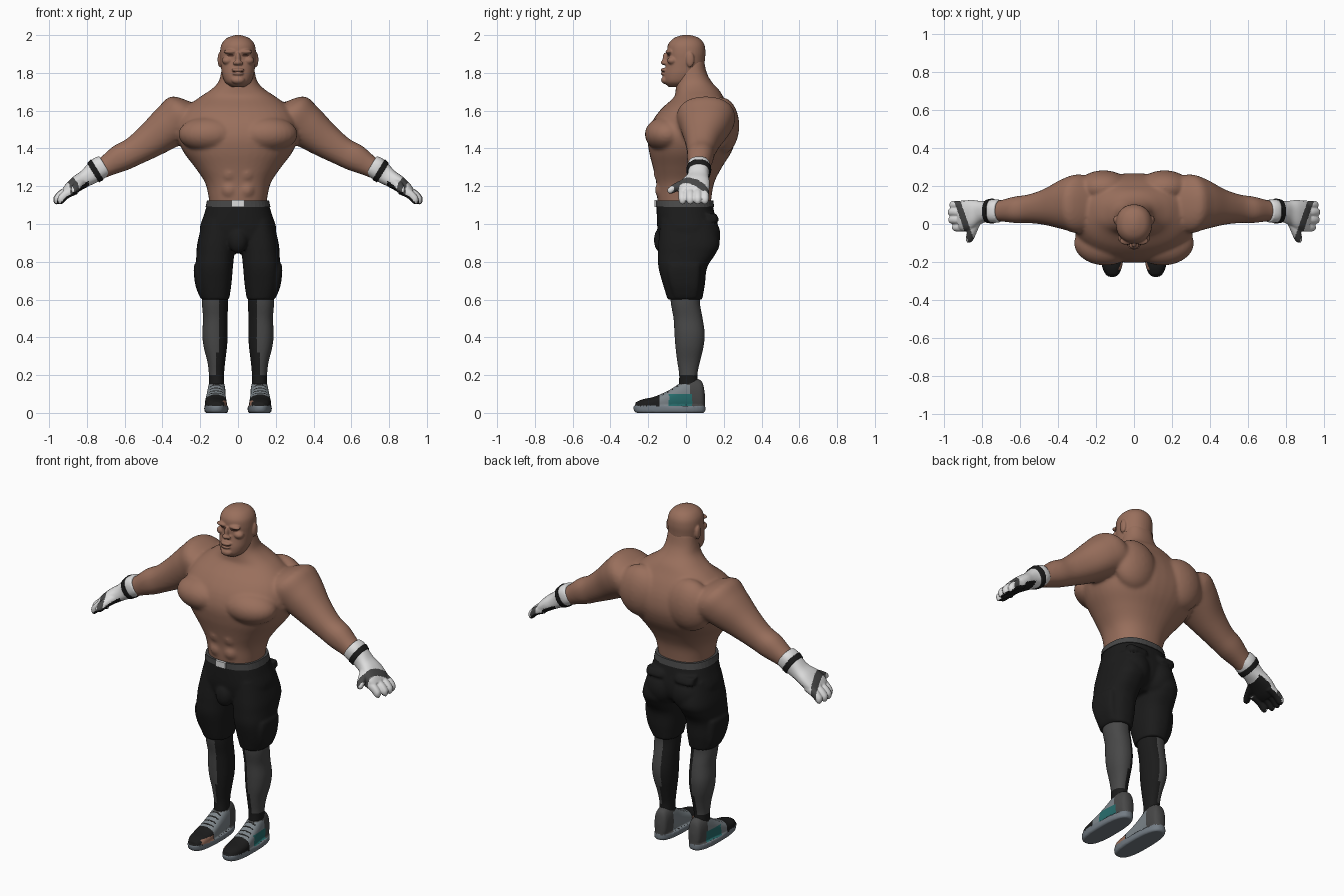
import bpy, bmesh, math
from mathutils import Vector, Matrix

cube = bpy.data.objects.get("Cube")
if cube:
    bpy.data.objects.remove(cube, do_unlink=True)


def material(name, r, g, b):
    mat = bpy.data.materials.new(name)
    mat.use_nodes = True
    mat.diffuse_color = (r, g, b, 1)
    shader = next(n for n in mat.node_tree.nodes if n.type == 'BSDF_PRINCIPLED')
    shader.inputs["Base Color"].default_value = (r, g, b, 1)
    shader.inputs["Roughness"].default_value = 0.8
    return mat


SKIN = material("skin", .32, .16, .108)
DARK_SKIN = material("dark skin", .07, .03, .02)
BLACK = material("black cloth", .011, .011, .011)
DARK_GREY = material("dark grey cloth", .065, .065, .065)
WHITE = material("white leather", .72, .72, .72)
SHOE_GREY = material("shoe grey", .2, .23, .25)
SOLE_GREY = material("sole grey", .17, .2, .23)
TEAL = material("teal", .02, .15, .15)


# Cross-section frames: each turns a row into centre, first half-axis, second half-axis
def upright(z, cx, hx, front, back):
    return (Vector((cx, (front + back) / 2, z)),
            Vector((hx, 0, 0)), Vector((0, (back - front) / 2, 0)))


def lengthwise(y, cx, hx, low, high):
    return (Vector((cx, y, (low + high) / 2)),
            Vector((hx, 0, 0)), Vector((0, 0, (high - low) / 2)))


def limb(x, y, z, width, thick):
    return Vector((x, y, z)), Vector((0, width, 0)), Vector((.52, 0, .85)) * thick


def catmull(a, b, c, d, t):
    return tuple(.5 * (2 * q + (r - p) * t + (2 * p - 5 * q + 4 * r - s) * t * t
                       + (3 * q - p - 3 * r + s) * t ** 3)
                 for p, q, r, s in zip(a, b, c, d))


def loft(bm, frame, rows, power=2.2, steps=5, segments=40):
    """Closed tube through rounded cross-sections, smoothed between the rows."""
    last = len(rows) - 1
    fine = [catmull(rows[max(i - 1, 0)], rows[i], rows[i + 1],
                    rows[min(i + 2, last)], k / steps)
            for i in range(last) for k in range(steps)] + [rows[-1]]
    rings = []
    for row in fine:
        centre, u, v = frame(*row)
        ring = []
        for k in range(segments):
            a = math.tau * k / segments
            c, s = math.cos(a), math.sin(a)
            ring.append(bm.verts.new(
                centre + u * math.copysign(abs(c) ** (2 / power), c)
                + v * math.copysign(abs(s) ** (2 / power), s)))
        rings.append(ring)
    faces = [bm.faces.new(rings[0]), bm.faces.new(rings[-1][::-1])]
    for low, high in zip(rings, rings[1:]):
        for k in range(segments):
            n = (k + 1) % segments
            faces.append(bm.faces.new((low[k], high[k], high[n], low[n])))
    bmesh.ops.recalc_face_normals(bm, faces=faces)


def blob(bm, centre, radii):
    bmesh.ops.create_uvsphere(bm, u_segments=28, v_segments=16, radius=1,
                              matrix=Matrix.Translation(centre) @ Matrix.Diagonal((*radii, 1)))


def mirror_copy(bm):
    copy = bmesh.ops.duplicate(bm, geom=bm.verts[:] + bm.edges[:] + bm.faces[:])["geom"]
    flip(bm, [g for g in copy if isinstance(g, bmesh.types.BMVert)],
         [g for g in copy if isinstance(g, bmesh.types.BMFace)])


def flip(bm, verts, faces):
    for v in verts:
        v.co.x = -v.co.x
    bmesh.ops.reverse_faces(bm, faces=faces)


def finish(name, bm, mats, rule=None, voxel=0, smooth=3):
    """Fuse the overlapping volumes, soften them, then colour the faces by rule."""
    mesh = bpy.data.meshes.new(name)
    bm.to_mesh(mesh)
    obj = bpy.data.objects.new(name, mesh)
    bpy.context.collection.objects.link(obj)
    if voxel:
        fuse = obj.modifiers.new("fuse", 'REMESH')
        fuse.mode, fuse.voxel_size = 'VOXEL', voxel
        soften = obj.modifiers.new("soften", 'SMOOTH')
        soften.factor, soften.iterations = .5, smooth
        graph = bpy.context.evaluated_depsgraph_get()
        obj.data = bpy.data.meshes.new_from_object(obj.evaluated_get(graph))
        obj.modifiers.clear()
    obj.data.materials.clear()
    for mat in mats:
        obj.data.materials.append(mat)
    for poly in obj.data.polygons:
        poly.use_smooth = True
        if rule:
            c, n = poly.center, poly.normal
            side = -1 if c.x < 0 else 1
            poly.material_index = mats.index(rule(c.x * side, c.y, c.z, n.x * side, n.y, n.z))
    return obj


def finish_pair(name, bm, *args, **kwargs):
    finish("left_" + name, bm, *args, **kwargs)
    flip(bm, bm.verts, bm.faces[:])
    finish("right_" + name, bm, *args, **kwargs)


# Torso and arms: arm and muscles of one side, mirrored, then the trunk
bm = bmesh.new()
loft(bm, limb, [(.18, .1, 1.56, .12, .09), (.28, .105, 1.565, .155, .13),
                (.36, .105, 1.52, .135, .117), (.46, .09, 1.445, .096, .094),
                (.55, .08, 1.385, .075, .077), (.62, .075, 1.35, .07, .074),
                (.69, .07, 1.31, .057, .058), (.76, .065, 1.27, .046, .046)])
blob(bm, (.15, -.1, 1.475), (.165, .118, .095))      # chest muscle
blob(bm, (.16, .19, 1.52), (.14, .092, .15))         # shoulder blade
blob(bm, (.045, -.135, 1.27), (.042, .036, .05))     # upper abdominal
blob(bm, (.045, -.13, 1.18), (.042, .034, .045))     # lower abdominal
mirror_copy(bm)
loft(bm, upright, [(1.08, 0, .15, -.145, .13), (1.14, 0, .155, -.153, .135),
                   (1.22, 0, .175, -.158, .15), (1.3, 0, .228, -.175, .19),
                   (1.38, 0, .288, -.195, .24), (1.46, 0, .32, -.203, .265),
                   (1.54, 0, .315, -.18, .26), (1.61, 0, .28, -.13, .235),
                   (1.67, 0, .205, -.065, .2), (1.71, 0, .145, -.055, .175),
                   (1.75, 0, .105, -.052, .138), (1.8, 0, .09, -.045, .11),
                   (1.87, 0, .08, -.035, .095)], power=2.3)
finish("torso_and_arms", bm, [SKIN], voxel=.01, smooth=5)

# Nipples
bm = bmesh.new()
blob(bm, (.195, -.186, 1.45), (.011, .012, .011))
finish_pair("nipple", bm, [DARK_SKIN])


# Head with brow, cheeks, nose, lips, chin and ears
def face_paint(x, y, z, nx, ny, nz):
    eye = ((x - .038) / .019) ** 2 + ((z - 1.894) / .006) ** 2 < 1
    mouth = x < .03 and abs(z - 1.806) < .0035
    return DARK_SKIN if y < -.06 and (eye or mouth) else SKIN


bm = bmesh.new()
blob(bm, (.04, -.089, 1.912), (.036, .02, .012))     # brow
blob(bm, (.055, -.072, 1.865), (.03, .027, .022))    # cheek
blob(bm, (.096, .022, 1.87), (.012, .022, .04))      # ear
blob(bm, (.015, -.112, 1.852), (.011, .013, .01))    # nostril
mirror_copy(bm)
loft(bm, upright, [(1.725, 0, .035, -.09, .02), (1.75, 0, .068, -.115, .06),
                   (1.79, 0, .084, -.117, .085), (1.83, 0, .09, -.108, .096),
                   (1.87, 0, .094, -.1, .1), (1.91, 0, .095, -.1, .103),
                   (1.95, 0, .088, -.095, .097), (1.98, 0, .065, -.07, .075),
                   (1.996, 0, .03, -.035, .04), (2.001, 0, .004, -.004, .008)], power=2.15)
blob(bm, (0, -.108, 1.875), (.013, .016, .034))      # nose bridge
blob(bm, (0, -.118, 1.855), (.017, .015, .014))      # nose tip
blob(bm, (0, -.115, 1.816), (.034, .02, .01))        # upper lip
blob(bm, (0, -.115, 1.796), (.03, .019, .01))        # lower lip
blob(bm, (0, -.108, 1.762), (.036, .024, .022))      # chin
finish("head", bm, [SKIN, DARK_SKIN], face_paint, voxel=.005, smooth=2)

# Shorts: legs with side pockets, mirrored, then the seat
bm = bmesh.new()
loft(bm, upright, [(1.02, .1, .085, -.135, .15), (.9, .115, .1, -.146, .178),
                   (.84, .12, .1, -.148, .155), (.77, .125, .098, -.146, .112),
                   (.68, .125, .09, -.122, .1), (.6, .12, .073, -.097, .086)], power=2.4)
loft(bm, upright, [(.785, .2, .033, -.095, .075), (.74, .2, .034, -.1, .075),
                   (.67, .192, .032, -.085, .07), (.61, .175, .026, -.065, .06)], power=3)
blob(bm, (.085, .09, .94), (.1, .092, .11))          # buttock
loft(bm, upright, [(1.055, .095, .06, .1, .158), (1.03, .095, .06, .1, .172),
                   (1.015, .095, .06, .1, .172)], power=4)  # back pocket flap
mirror_copy(bm)
loft(bm, upright, [(1.12, 0, .158, -.155, .138), (1.05, 0, .18, -.155, .152),
                   (.97, 0, .203, -.15, .165), (.9, 0, .18, -.13, .15),
                   (.845, 0, .09, -.07, .09)], power=2.5)
blob(bm, (0, -.125, .915), (.052, .045, .07))        # front gusset
finish("shorts", bm, [BLACK], voxel=.009, smooth=2)

# Belt and buckle
bm = bmesh.new()
loft(bm, upright, [(1.09, 0, .172, -.161, .149), (1.125, 0, .164, -.161, .144)], power=2.5)
finish("belt", bm, [DARK_GREY]).data.shade_flat()
bm = bmesh.new()
loft(bm, upright, [(1.09, 0, .032, -.168, -.155), (1.126, 0, .032, -.168, -.155)], power=8)
finish("buckle", bm, [WHITE]).data.shade_flat()

# Leggings: grey outside, black inside and at the ankle
bm = bmesh.new()
loft(bm, upright, [(.66, .122, .068, -.085, .078), (.58, .122, .069, -.08, .074),
                   (.5, .12, .065, -.066, .088), (.42, .122, .067, -.061, .099),
                   (.35, .12, .062, -.056, .093), (.27, .115, .047, -.046, .074),
                   (.2, .114, .04, -.036, .06), (.13, .114, .04, -.04, .065)])
finish_pair("legging", bm, [DARK_GREY, BLACK],
            lambda x, y, z, nx, ny, nz:
            BLACK if z < .2 or x < .1 + .015 * (z < .32) else DARK_GREY,
            voxel=.007, smooth=2)


# Shoes
def shoe_paint(x, y, z, nx, ny, nz):
    if z < .036:
        return SOLE_GREY
    if x < .09 and -.24 < y < -.15 and z < .065:
        return SKIN
    if y < -.14:
        return BLACK
    if nx > .3 and -.09 < y < .035 and z < .1:
        return TEAL
    if y > .02 or z > .15:
        return DARK_GREY
    lace = abs(nx) < .6 and (y * 40) % 1 < .3
    return BLACK if lace else SHOE_GREY


bm = bmesh.new()
loft(bm, lengthwise, [(.1, .112, .012, .03, .1), (.085, .112, .037, .01, .165),
                      (.04, .113, .046, .01, .185), (0, .114, .048, .01, .178),
                      (-.05, .116, .051, .01, .145), (-.1, .117, .055, .01, .115),
                      (-.17, .117, .058, .01, .085), (-.23, .115, .05, .01, .072),
                      (-.268, .112, .026, .015, .055)], power=2.5)
loft(bm, upright, [(0, .115, .056, -.262, .094), (.01, .115, .063, -.275, .102),
                   (.036, .115, .064, -.28, .102)], power=2.6)
finish_pair("shoe", bm, [SOLE_GREY, SKIN, BLACK, TEAL, DARK_GREY, SHOE_GREY],
            shoe_paint, voxel=.006, smooth=2)


# Gloves: white back, black palm, grey stripe over the knuckles
def glove_paint(x, y, z, nx, ny, nz):
    if x > .79 and nx * -.55 + nz * -.83 > .4:
        return BLACK
    return DARK_GREY if abs(x - .886 - .35 * y) < .017 else WHITE


bm = bmesh.new()
loft(bm, limb, [(.705, .068, 1.312, .058, .056), (.735, .068, 1.295, .062, .06),
                (.775, .066, 1.265, .055, .053), (.81, .06, 1.24, .061, .045),
                (.85, .048, 1.215, .078, .042), (.89, .042, 1.185, .08, .036),
                (.915, .042, 1.165, .07, .026)], power=2.4)
for y, reach in ((.1, -.006), (.062, .003), (.022, 0), (-.018, -.02)):   # fingers
    loft(bm, limb, [(.88 + reach, y, 1.182, .023, .026), (.93 + reach, y, 1.157, .022, .024),
                    (.96 + reach, y, 1.127, .02, .022),
                    (.97 + reach, y, 1.112, .008, .01)], segments=20)
loft(bm, lengthwise, [(.02, .83, .032, 1.19, 1.25), (-.04, .85, .026, 1.175, 1.226),
                      (-.08, .863, .021, 1.16, 1.202),
                      (-.098, .867, .008, 1.168, 1.186)], segments=20)   # thumb
finish_pair("glove", bm, [BLACK, DARK_GREY, WHITE], glove_paint, voxel=.005, smooth=2)

# Wrist straps
bm = bmesh.new()
loft(bm, limb, [(.745, .068, 1.288, .066, .064), (.767, .067, 1.271, .062, .06)])
finish_pair("wrist_strap", bm, [BLACK])
